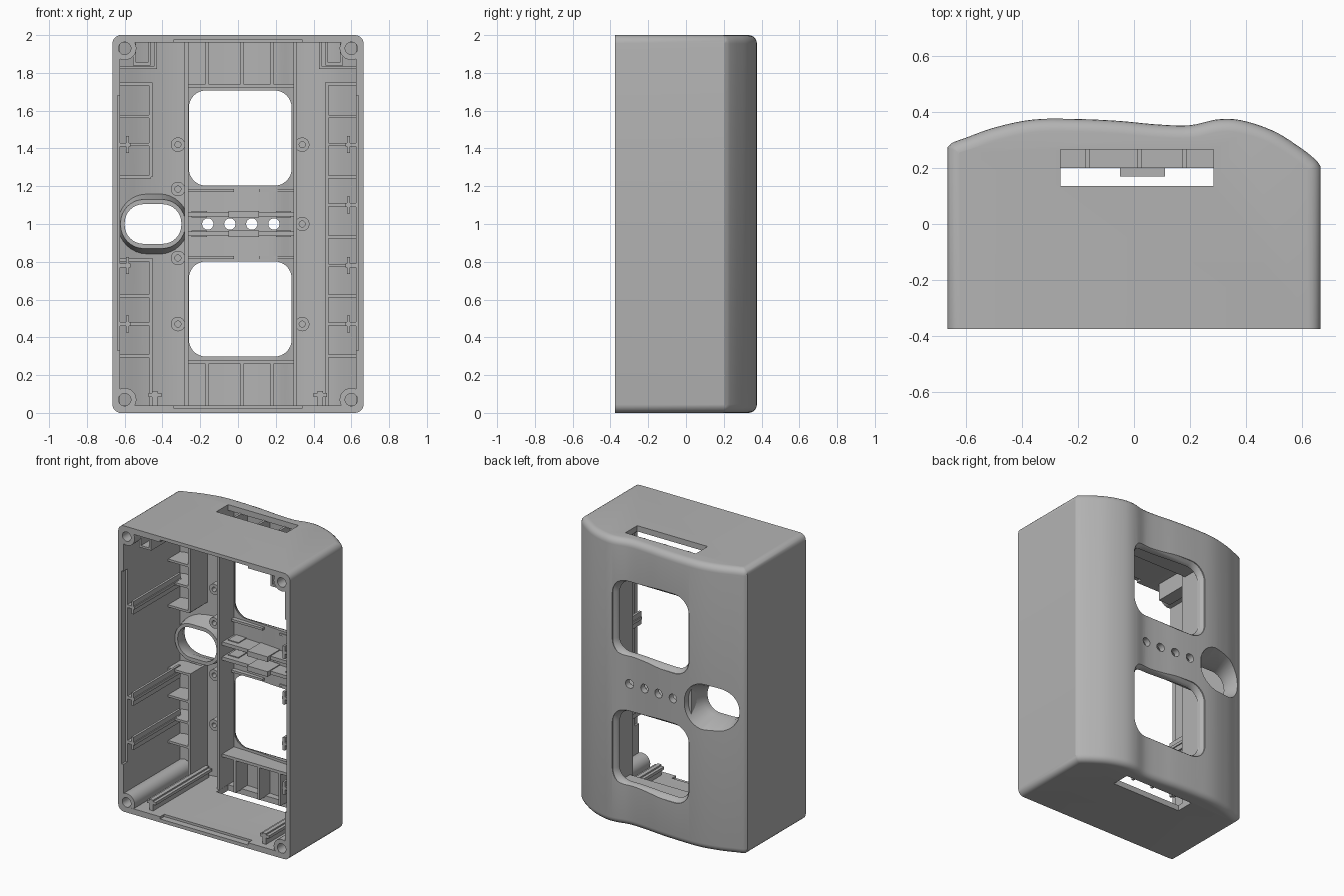
import bpy, bmesh, math
from mathutils import Vector

cube = bpy.data.objects.get("Cube")
if cube:
    bpy.data.objects.remove(cube)

grey = bpy.data.materials.new("plain grey")
grey.use_nodes = True
GREY = (0.45, 0.45, 0.45, 1)
grey.diffuse_color = GREY
grey.node_tree.nodes["Principled BSDF"].inputs["Base Color"].default_value = GREY

FRONT = -0.375
# Curved outline of the back wall: x, y
CURVE = [(-0.665, 0.272), (-0.65, 0.288), (-0.6, 0.307), (-0.5, 0.343), (-0.36, 0.372),
         (-0.2, 0.374), (-0.05, 0.367), (0.08, 0.355), (0.2, 0.352), (0.3, 0.373),
         (0.38, 0.37), (0.5, 0.33), (0.6, 0.267), (0.65, 0.226), (0.665, 0.205)]


def back_y(x):
    """Height of the outer back surface at x (smooth cubic)."""
    n = len(CURVE) - 1
    x = max(CURVE[0][0], min(CURVE[-1][0], x))
    i = next(k for k in range(n) if x <= CURVE[k + 1][0])

    def slope(k):
        a, b = CURVE[max(k - 1, 0)], CURVE[min(k + 1, n)]
        return (b[1] - a[1]) / (b[0] - a[0])
    (xa, ya), (xb, yb) = CURVE[i], CURVE[i + 1]
    h = xb - xa
    t = (x - xa) / h
    return ((1 + 2 * t) * (1 - t) ** 2 * ya + t * (1 - t) ** 2 * h * slope(i)
            + t * t * (3 - 2 * t) * yb + t * t * (t - 1) * h * slope(i + 1))


def finish(name, bm):
    bmesh.ops.recalc_face_normals(bm, faces=bm.faces)
    mesh = bpy.data.meshes.new(name)
    bm.to_mesh(mesh)
    bm.free()
    mesh.materials.append(grey)
    ob = bpy.data.objects.new(name, mesh)
    bpy.context.collection.objects.link(ob)
    return ob


def loft(name, rings, closed=False):
    """Skin rings of 3D points; closed joins last ring to first."""
    bm = bmesh.new()
    rows = [[bm.verts.new(p) for p in ring] for ring in rings]
    n = len(rows[0])
    pairs = list(zip(rows, rows[1:])) + ([(rows[-1], rows[0])] if closed else [])
    for a, b in pairs:
        for i in range(n):
            bm.faces.new((a[i], a[(i + 1) % n], b[(i + 1) % n], b[i]))
    if not closed:
        bm.faces.new(rows[0])
        bm.faces.new(rows[-1])
    return finish(name, bm)


def rounded(cx, cz, hx, hz, r, seg=8):
    """Rounded rectangle in the xz plane."""
    pts = []
    for k, (sx, sz) in enumerate([(1, 1), (-1, 1), (-1, -1), (1, -1)]):
        for s in range(seg + 1):
            a = math.pi / 2 * (k + s / seg)
            pts.append((cx + sx * (hx - r) + r * math.cos(a), cz + sz * (hz - r) + r * math.sin(a)))
    return pts


def circle(cx, cz, r, n=28):
    return [(cx + r * math.cos(i * math.tau / n), cz + r * math.sin(i * math.tau / n)) for i in range(n)]


def at(pts, y):
    return [(x, y, z) for x, z in pts]


def box(name, x0, x1, y0, z0, z1, y1=None):
    """Box that by default runs back into the curved wall."""
    if y1 is None:
        y1 = min(back_y(x0), back_y(x1)) - 0.03
    pts = [(x0, z0), (x1, z0), (x1, z1), (x0, z1)]
    return loft(name, [at(pts, y0), at(pts, y1)])


def tube(name, cx, cz, r, hole, y0, y1):
    out, inn = circle(cx, cz, r), circle(cx, cz, hole)
    return loft(name, [at(out, y0), at(out, y1), at(inn, y1), at(inn, y0)], closed=True)


def combine(target, tool, op="DIFFERENCE"):
    tool.hide_render = True
    mod = target.modifiers.new("cut", "BOOLEAN")
    mod.operation, mod.solver, mod.object = op, "EXACT", tool
    bpy.context.view_layer.objects.active = target
    bpy.ops.object.modifier_apply(modifier=mod.name)
    bpy.data.objects.remove(tool)


def prism(name, half_x, inset, z0, z1, front, bevel=0):
    xs = [half_x * (i / 30 - 1) for i in range(61)]
    if not inset:
        xs = sorted(xs + [-0.655, -0.65, 0.65, 0.655])
        xs = [x for i, x in enumerate(xs) if i == 0 or x - xs[i - 1] > 0.004]
    pts = [(x, back_y(x) - inset) for x in xs] + [(half_x, front), (-half_x, front)]
    ob = loft(name, [[(x, y, z) for x, y in pts] for z in (z0, z1)])
    if bevel:
        bm = bmesh.new()
        bm.from_mesh(ob.data)
        edges = [e for e in bm.edges if abs(e.verts[0].co.z - e.verts[1].co.z) < 0.001
                 and max(v.co.y for v in e.verts) > front + 0.01]
        bmesh.ops.bevel(bm, geom=edges, offset=bevel, segments=5, profile=0.5, affect="EDGES", clamp_overlap=False)
        bm.to_mesh(ob.data)
        bm.free()
    return ob


# Hollow case with a curved back
case = prism("case", 0.665, 0, 0, 2, FRONT, 0.045)
combine(case, prism("cavity", 0.625, 0.045, 0.04, 1.96, FRONT - 0.1))

# Finger opening: collar inside, tapered recess outside
OVAL = (-0.45, 1.0)
collar = rounded(*OVAL, 0.172, 0.13, 0.125)
flare = rounded(*OVAL, 0.19, 0.165, 0.16)
combine(case, loft("collar", [at(collar, 0.19), [(x, back_y(x) - 0.02, z) for x, z in flare]]), "UNION")
hole, mouth = rounded(*OVAL, 0.15, 0.105, 0.1), rounded(*OVAL, 0.2, 0.16, 0.15)
combine(case, loft("finger_cut", [at(hole, 0.1), at(hole, 0.24), at(mouth, 0.37), at(mouth, 0.45)]))

# Two windows with softened outer edges
for z in (0.55, 1.455):
    rings = [at(rounded(0.012, z, 0.272 + g, 0.252 + g, 0.09 + g), y)
             for g, y in ((0, 0.1), (0, 0.33), (0.008, 0.35), (0.025, 0.368), (0.03, 0.42))]
    combine(case, loft("window_cut", rings))

# Indicator holes, end slots, corner screw holes, rim grooves
for x in (-0.16, -0.043, 0.073, 0.19):
    combine(case, loft("indicator_cut", [at(circle(x, 1, 0.03), y) for y in (0.1, 0.5)]))
for z in (0, 2):
    combine(case, box("slot_cut", -0.262, 0.283, 0.135, z - 0.1, z + 0.1, 0.265))
for sx in (-1, 1):
    for z in (0.07, 1.93):
        combine(case, loft("screw_cut", [at(circle(sx * 0.6, z, 0.033), y) for y in (-0.5, 0.1)]))
        tube("corner_post", sx * 0.6, z, 0.062, 0.033, FRONT + 0.001, 0.2 if sx > 0 else 0.26)
    x = sx * 0.63
    combine(case, box("side_groove", x - 0.009, x + 0.009, -0.4, 0.33, 1.68, -0.33))
    z = 1 + sx * 0.966
    combine(case, box("end_groove", -0.34, 0.34, -0.4, z - 0.01, z + 0.01, -0.33))

# Long upright ribs beside the windows
for x0, x1 in ((-0.283, -0.263), (0.293, 0.313)):
    box("upright_rib", x0, x1, 0.17, 0.04, 1.96)

# Shelf ladders along both side walls
T = 0.008
box("right_ladder_plate", -0.47, -0.452, 0.12, 1.25, 1.75)
box("right_ladder_plate", -0.47, -0.452, 0.12, 0.04, 0.82)
box("left_ladder_plate", 0.46, 0.478, 0.12, 0.04, 1.75)
for z in (0.3, 0.47, 0.62, 0.81, 1.25, 1.42, 1.57, 1.74):
    box("right_shelf", -0.635, -0.46, 0.12, z - T, z + T)
for z in (0.3, 0.47, 0.62, 0.78, 0.93, 1.1, 1.25, 1.42, 1.57, 1.74):
    box("left_shelf", 0.47, 0.635, 0.12, z - T, z + T)


# Guide rails with a T section on side walls and floor
def wall_rail(sx, z):
    for a, b, h in ((0.57, 0.635, 0.01), (0.577, 0.593, 0.045)):
        box("wall_rail", min(sx * a, sx * b), max(sx * a, sx * b), -0.33, z - h, z + h, 0.19)


for z in (0.47, 0.78, 1.42):
    wall_rail(-1, z)
for z in (0.47, 0.78, 1.1, 1.42):
    wall_rail(1, z)
for x in (-0.44, 0.435):
    box("floor_rail_stem", x - 0.014, x + 0.014, -0.33, 0.03, 0.115, 0.29)
    box("floor_rail_flange", x - 0.035, x + 0.035, -0.33, 0.085, 0.105, 0.29)

# Brackets hanging from the upper corners
for sx in (-1, 1):
    def bar(name, a, b, y0, z0, z1, y1=None):
        box(name, min(sx * a, sx * b), max(sx * a, sx * b), y0, z0, z1, y1)
    bar("bracket_outer", 0.54, 0.555, -0.3, 1.84, 1.965, 0.1)
    bar("bracket_inner", 0.462, 0.477, -0.3, 1.84, 1.965, 0.1)
    bar("bracket_base", 0.462, 0.555, -0.3, 1.84, 1.855, 0.1)
    bar("corner_wall", 0.43, 0.445, 0.12, 1.82, 1.965)
    bar("corner_shelf", 0.43, 0.635, 0.12, 1.82, 1.835)

# Ribbed panels above and below the windows
for z0, z1, edge in ((1.72, 1.965, 1.73), (0.035, 0.28, 0.27)):
    box("panel_shelf", -0.27, 0.3, 0.2, edge - 0.01, edge + 0.01, 0.335)
    for x in (-0.165, 0.02, 0.18):
        box("panel_rib", x - T, x + T, 0.2, z0, z1)

# Holder slats around the indicator holes
for sz in (-1, 1):
    z = 1 + sz * 0.052
    box("indicator_slat", -0.262, 0.295, 0.2, z - 0.012, z + 0.012, 0.33)
    box("indicator_clip", -0.05, 0.11, 0.17, z - 0.018, z + 0.018, 0.33)
    for x in (-0.205, 0.24):
        box("indicator_foot", x - 0.04, x + 0.04, 0.24, z - 0.018, z + 0.018, 0.33)
    z = 1 + sz * 0.178
    box("bridge_ledge", -0.262, -0.02, 0.3, z - T, z + T, 0.335)
    box("bridge_ledge", 0.11, 0.295, 0.3, z - T, z + T, 0.335)

# Hollow screw posts on the back wall
for x, zs in ((-0.318, (0.47, 0.82, 1.185, 1.42)), (0.34, (0.47, 1.0, 1.42))):
    for z in zs:
        tube("screw_post", x, z, 0.038, 0.016, 0.19, 0.345)

# Smooth curved surfaces, keep edges crisp
bpy.ops.object.select_all(action="DESELECT")
for ob in bpy.context.collection.objects:
    if ob.type == "MESH":
        ob.select_set(True)
bpy.context.view_layer.objects.active = case
bpy.ops.object.shade_smooth_by_angle(angle=math.radians(30))
